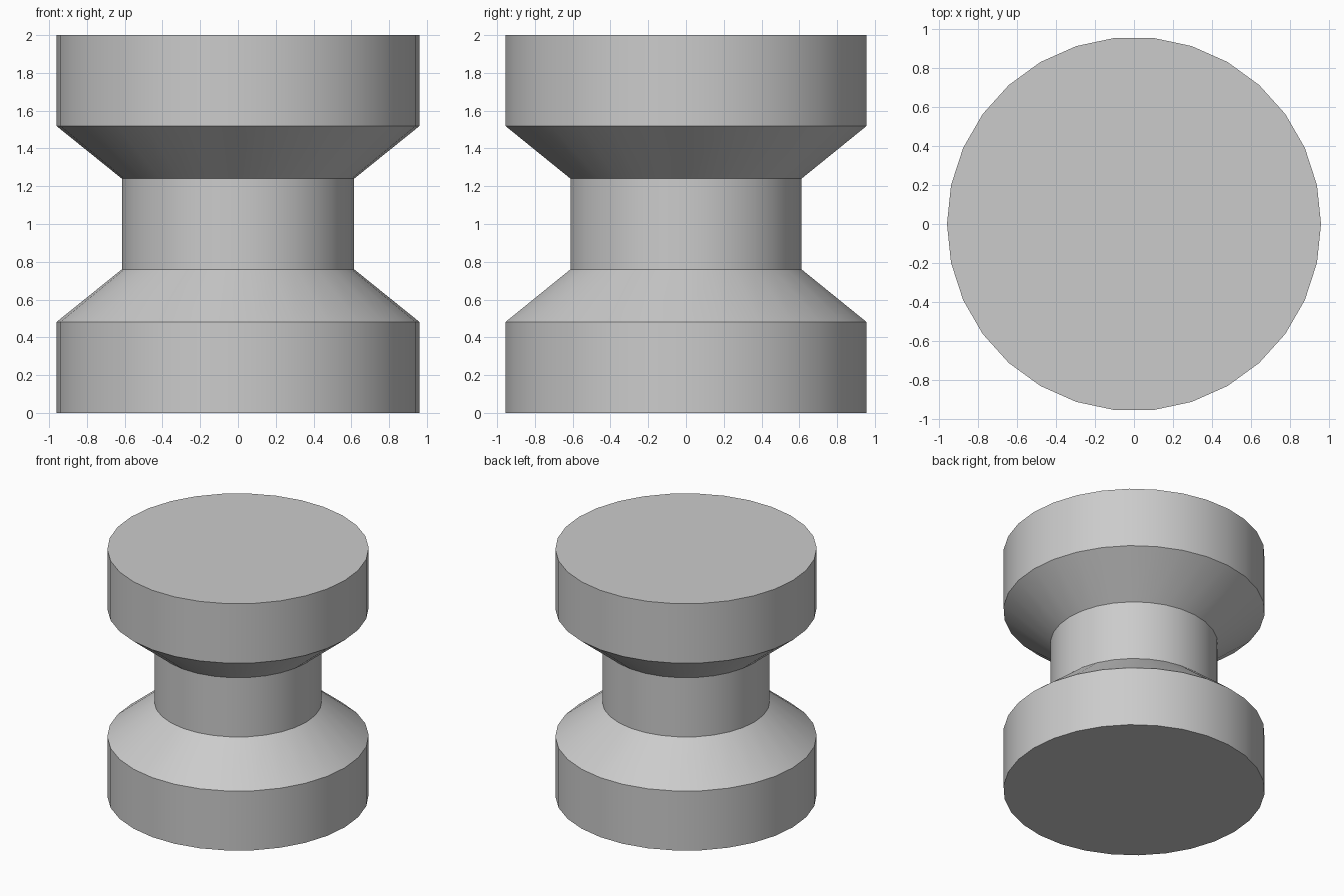
import bpy
import bmesh
from math import cos, sin, tau, radians

default = bpy.data.objects.get("Cube")
if default:
    bpy.data.objects.remove(default, do_unlink=True)

SIDES = 30
FLANGE_R, NECK_R = 0.96, 0.615
HEIGHT = 2.0

# Plain grey material
grey = bpy.data.materials.new("light_grey")
grey.use_nodes = True
colour = (0.6, 0.6, 0.6, 1.0)
grey.diffuse_color = colour
grey.node_tree.nodes["Principled BSDF"].inputs["Base Color"].default_value = colour

# Lower half of the spool profile, mirrored for the upper half
lower = [(FLANGE_R, 0.0), (FLANGE_R, 0.482), (NECK_R, 0.76)]
profile = lower + [(r, HEIGHT - z) for r, z in reversed(lower)]

# Lathe the profile into rings, bridge them and cap both ends
bm = bmesh.new()
rings = [[bm.verts.new((r * cos(tau * i / SIDES), r * sin(tau * i / SIDES), z))
          for i in range(SIDES)] for r, z in profile]
for low, high in zip(rings, rings[1:]):
    for i in range(SIDES):
        j = (i + 1) % SIDES
        bm.faces.new((low[i], low[j], high[j], high[i]))
bm.faces.new(list(reversed(rings[0])))
bm.faces.new(rings[-1])

mesh = bpy.data.meshes.new("spool_body")
bm.to_mesh(mesh)
bm.free()
mesh.materials.append(grey)
spool = bpy.data.objects.new("spool_body", mesh)
bpy.context.collection.objects.link(spool)

# Smooth round walls with crisp rims
bpy.ops.object.select_all(action="DESELECT")
spool.select_set(True)
bpy.context.view_layer.objects.active = spool
bpy.ops.object.shade_smooth_by_angle(angle=radians(30))
